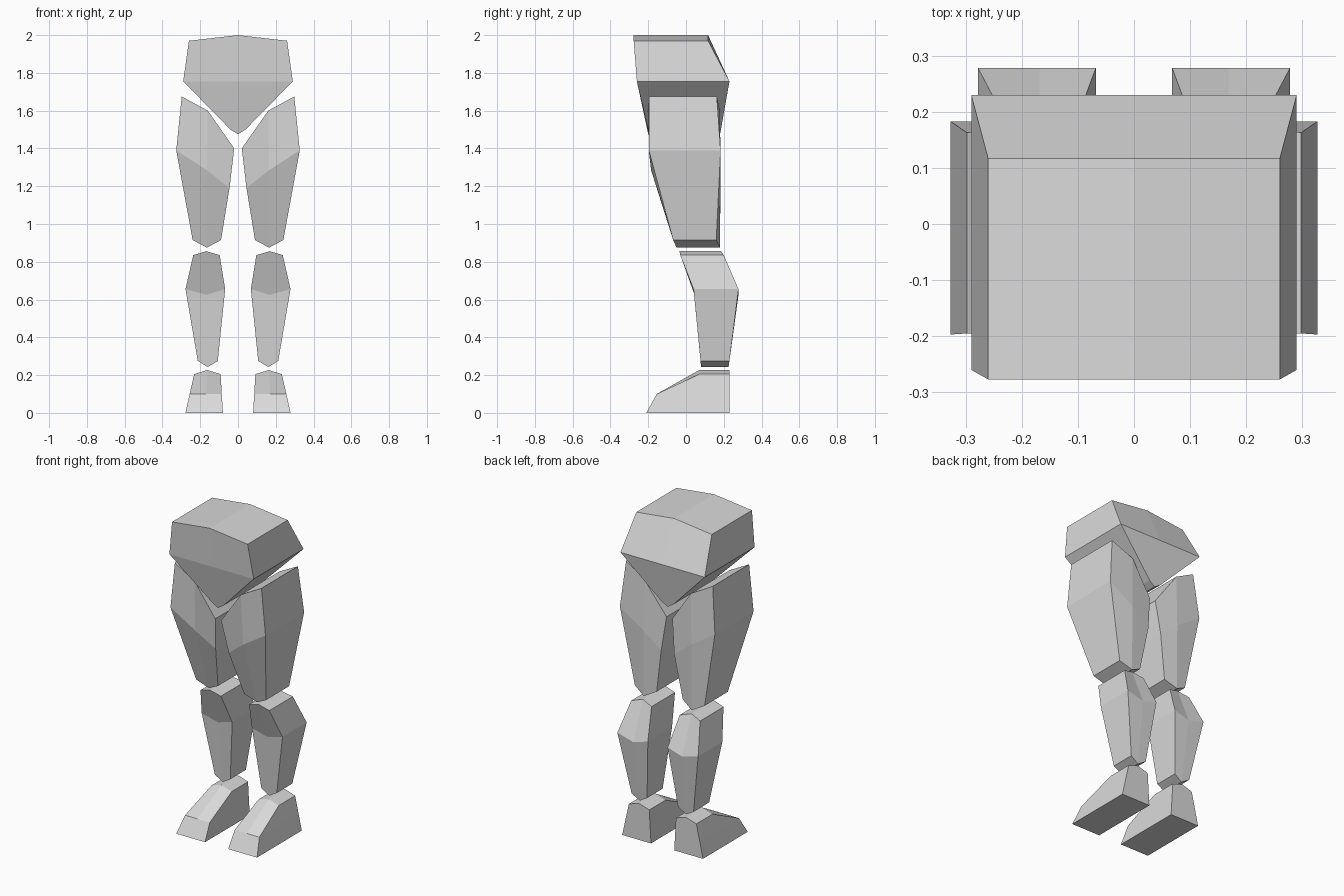
import bpy, bmesh

cube = bpy.data.objects.get("Cube")
if cube:
    bpy.data.objects.remove(cube, do_unlink=True)

GREY = (0.7, 0.7, 0.7, 1.0)
grey = bpy.data.materials.new("plain grey")
grey.use_nodes = True
grey.diffuse_color = GREY
grey.node_tree.nodes["Principled BSDF"].inputs["Base Color"].default_value = GREY


def block(name, rows, side=1):
    """Faceted block: rows run top to bottom, each point is (x, z, front y, back y)."""
    bm = bmesh.new()
    front = [[bm.verts.new((side * x, yf, z)) for x, z, yf, yb in r] for r in rows]
    back = [[bm.verts.new((side * x, yb, z)) for x, z, yf, yb in r] for r in rows]
    nr, nc = len(rows), len(rows[0])
    # front and back panels
    for g in (front, back):
        for i in range(nr - 1):
            for j in range(nc - 1):
                bm.faces.new((g[i][j], g[i][j + 1], g[i + 1][j + 1], g[i + 1][j]))
    # side walls
    for j in (0, nc - 1):
        for i in range(nr - 1):
            bm.faces.new((front[i][j], front[i + 1][j], back[i + 1][j], back[i][j]))
    # top and bottom caps
    for i in (0, nr - 1):
        for j in range(nc - 1):
            bm.faces.new((front[i][j], front[i][j + 1], back[i][j + 1], back[i][j]))
    bmesh.ops.recalc_face_normals(bm, faces=bm.faces)
    mesh = bpy.data.meshes.new(name)
    bm.to_mesh(mesh)
    bm.free()
    mesh.materials.append(grey)
    obj = bpy.data.objects.new(name, mesh)
    bpy.context.collection.objects.link(obj)
    return obj


# Hips: wide on top, tapering to a narrow wedge
block("pelvis", [
    [(-0.26, 1.97, -0.277, 0.117), (0, 2.0, -0.277, 0.117), (0.26, 1.97, -0.277, 0.117)],
    [(-0.29, 1.755, -0.26, 0.23), (0, 1.755, -0.26, 0.23), (0.29, 1.755, -0.26, 0.23)],
    [(-0.04, 1.50, -0.20, 0.185), (0, 1.475, -0.20, 0.18), (0.04, 1.50, -0.20, 0.185)],
])

# Leg parts, columns run from outer to inner
LEG = {
    "thigh": [
        [(0.298, 1.675, -0.195, 0.163), (0.16, 1.60, -0.20, 0.18), (0.02, 1.40, -0.195, 0.163)],
        [(0.327, 1.39, -0.197, 0.183), (0.165, 1.285, -0.185, 0.183), (0.045, 1.19, -0.155, 0.18)],
        [(0.24, 0.915, -0.068, 0.16), (0.165, 0.875, -0.05, 0.18), (0.09, 0.915, -0.068, 0.16)],
    ],
    "shin": [
        [(0.237, 0.835, -0.03, 0.20), (0.168, 0.856, -0.035, 0.185), (0.097, 0.835, -0.03, 0.20)],
        [(0.278, 0.655, 0.04, 0.278), (0.168, 0.625, 0.045, 0.278), (0.068, 0.655, 0.04, 0.278)],
        [(0.213, 0.275, 0.077, 0.23), (0.16, 0.243, 0.08, 0.225), (0.107, 0.275, 0.077, 0.23)],
    ],
    "foot": [
        [(0.232, 0.205, 0.07, 0.23), (0.163, 0.227, 0.07, 0.23), (0.092, 0.205, 0.07, 0.23)],
        [(0.256, 0.10, -0.155, 0.23), (0.17, 0.10, -0.155, 0.23), (0.086, 0.10, -0.155, 0.23)],
        [(0.278, 0, -0.21, 0.23), (0.178, 0, -0.21, 0.23), (0.08, 0, -0.21, 0.23)],
    ],
}
for label, side in (("left", 1), ("right", -1)):
    for part, rows in LEG.items():
        block(f"{label}_{part}", rows, side)
